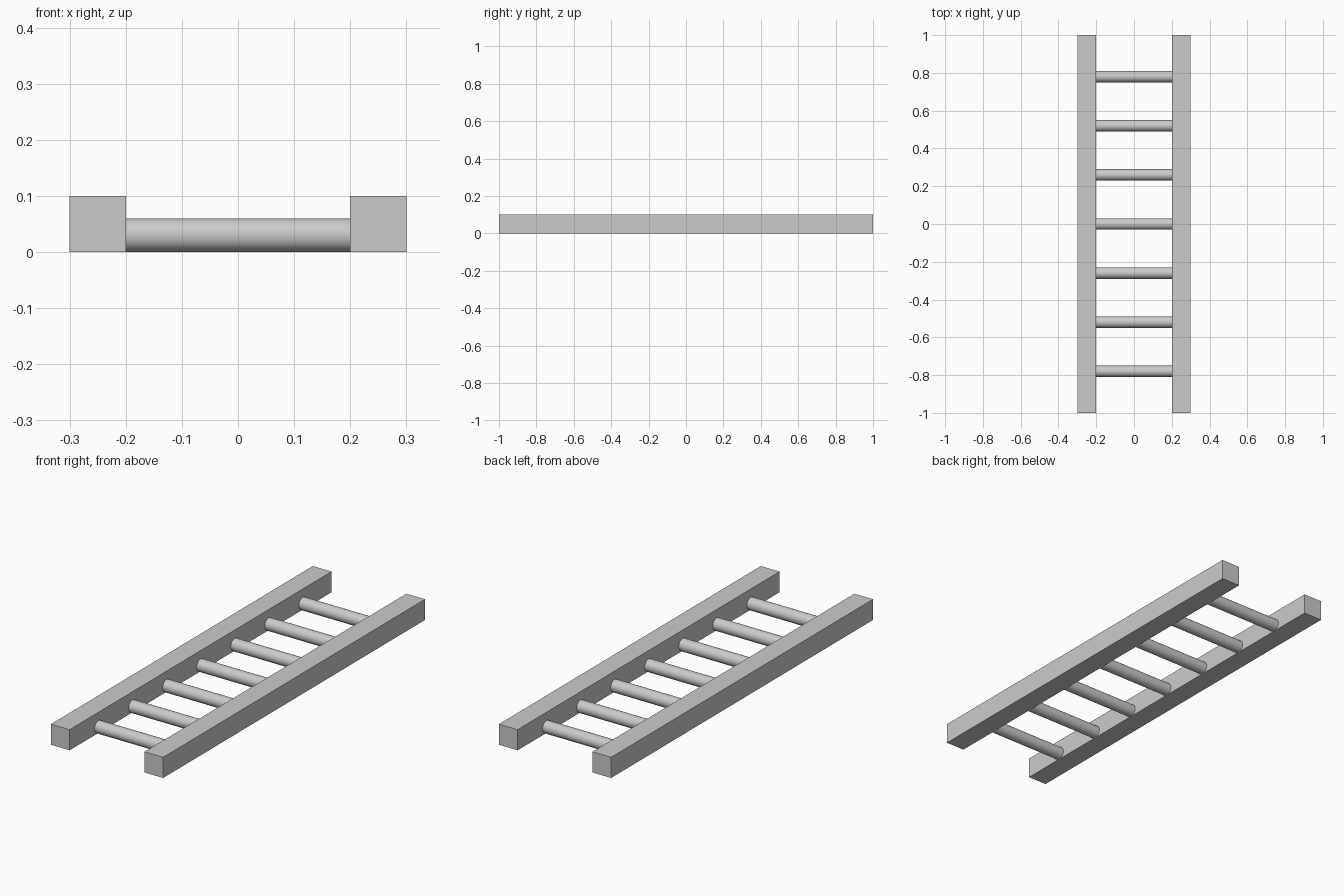
import bpy
import math

# Remove the default cube
cube = bpy.data.objects.get("Cube")
if cube:
    bpy.data.objects.remove(cube, do_unlink=True)

LENGTH = 2.0
RAIL = 0.1          # square rail section
RAIL_X = 0.25       # rail centre line
RUNG_RADIUS = 0.03
RUNG_STEP = 0.26

grey = bpy.data.materials.new("plain_grey")
grey.use_nodes = True
colour = (0.6, 0.6, 0.6, 1)
grey.diffuse_color = colour
grey.node_tree.nodes["Principled BSDF"].inputs["Base Color"].default_value = colour


def finish(name):
    obj = bpy.context.object
    obj.name = name
    obj.data.materials.append(grey)
    return obj


# Side rails
for side, name in ((1, "left_rail"), (-1, "right_rail")):
    bpy.ops.mesh.primitive_cube_add(size=1, location=(side * RAIL_X, 0, RAIL / 2))
    rail = finish(name)
    rail.scale = (RAIL, LENGTH, RAIL)
    bpy.ops.object.transform_apply(location=False, rotation=False, scale=True)

# Round rungs spanning the gap between the rails
for i in range(-3, 4):
    bpy.ops.mesh.primitive_cylinder_add(
        vertices=32, radius=RUNG_RADIUS, depth=2 * RAIL_X - RAIL,
        location=(0, i * RUNG_STEP, RUNG_RADIUS), rotation=(0, math.pi / 2, 0))
    finish(f"rung_{i + 4}")
    bpy.ops.object.shade_smooth_by_angle(angle=math.radians(40))
